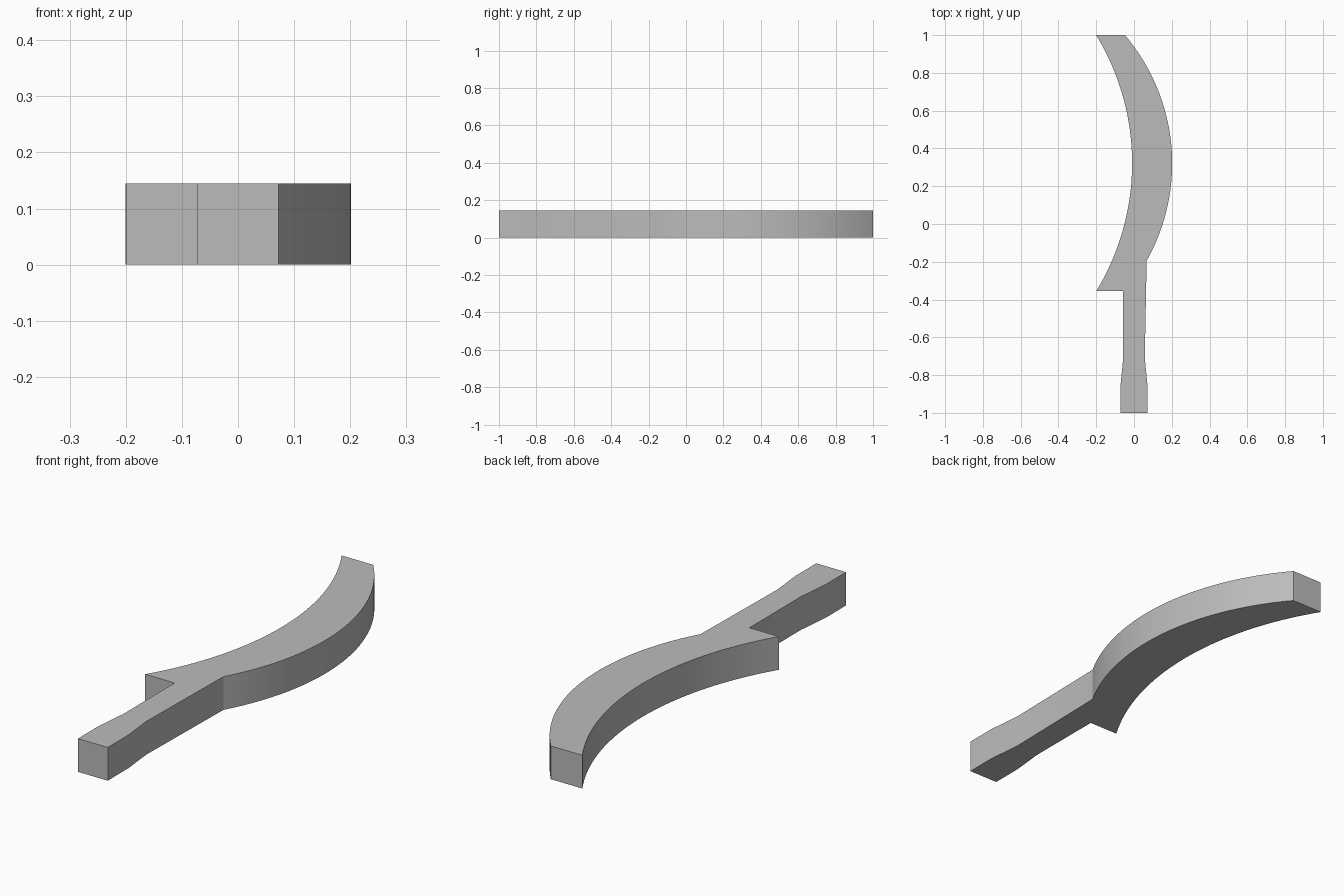
import bpy
import bmesh
import math

if "Cube" in bpy.data.objects:
    bpy.data.objects.remove(bpy.data.objects["Cube"])

THICKNESS = 0.145


def make_material(name, value):
    mat = bpy.data.materials.new(name)
    mat.use_nodes = True
    colour = (value, value, value, 1)
    mat.diffuse_color = colour
    mat.node_tree.nodes["Principled BSDF"].inputs["Base Color"].default_value = colour
    return mat


def arc(apex_x, apex_y, radius, y_start, y_end, steps=32):
    """Points on a circle whose rightmost point is the apex."""
    a = math.asin((y_start - apex_y) / radius)
    b = math.asin((y_end - apex_y) / radius)
    points = []
    for i in range(steps + 1):
        t = a + (b - a) * i / steps
        points.append((apex_x - radius * (1 - math.cos(t)), apex_y + radius * math.sin(t)))
    return points


def extrude_outline(name, outline, height, mat):
    bm = bmesh.new()
    base = bm.faces.new([bm.verts.new((x, y, 0)) for x, y in outline])
    top = bmesh.ops.extrude_face_region(bm, geom=[base], use_keep_orig=True)["geom"]
    bmesh.ops.translate(bm, vec=(0, 0, height),
                        verts=[v for v in top if isinstance(v, bmesh.types.BMVert)])
    bmesh.ops.recalc_face_normals(bm, faces=bm.faces[:])
    mesh = bpy.data.meshes.new(name)
    bm.to_mesh(mesh)
    bm.free()
    mesh.materials.append(mat)
    obj = bpy.data.objects.new(name, mesh)
    bpy.context.collection.objects.link(obj)
    return obj


# Grip with a flared butt, running into the curved blade and its hooked heel
grip = [(0.072, -1), (0.072, -0.86), (0.057, -0.71)]
outer_edge = arc(0.202, 0.32, 1.05, -0.195, 1)
inner_edge = arc(-0.01, 0.322, 1.303, 1, -0.355)
outline = grip + outer_edge + inner_edge
outline += [(-0.057, -0.355)] + [(-x, y) for x, y in reversed(grip)]

grey = make_material("plain grey", 0.5)
blade = extrude_outline("curved_blade_and_grip", outline, THICKNESS, grey)

# Smooth the curved walls, keep the corners sharp
bpy.ops.object.select_all(action="DESELECT")
blade.select_set(True)
bpy.context.view_layer.objects.active = blade
bpy.ops.object.shade_smooth_by_angle(angle=math.radians(20))
